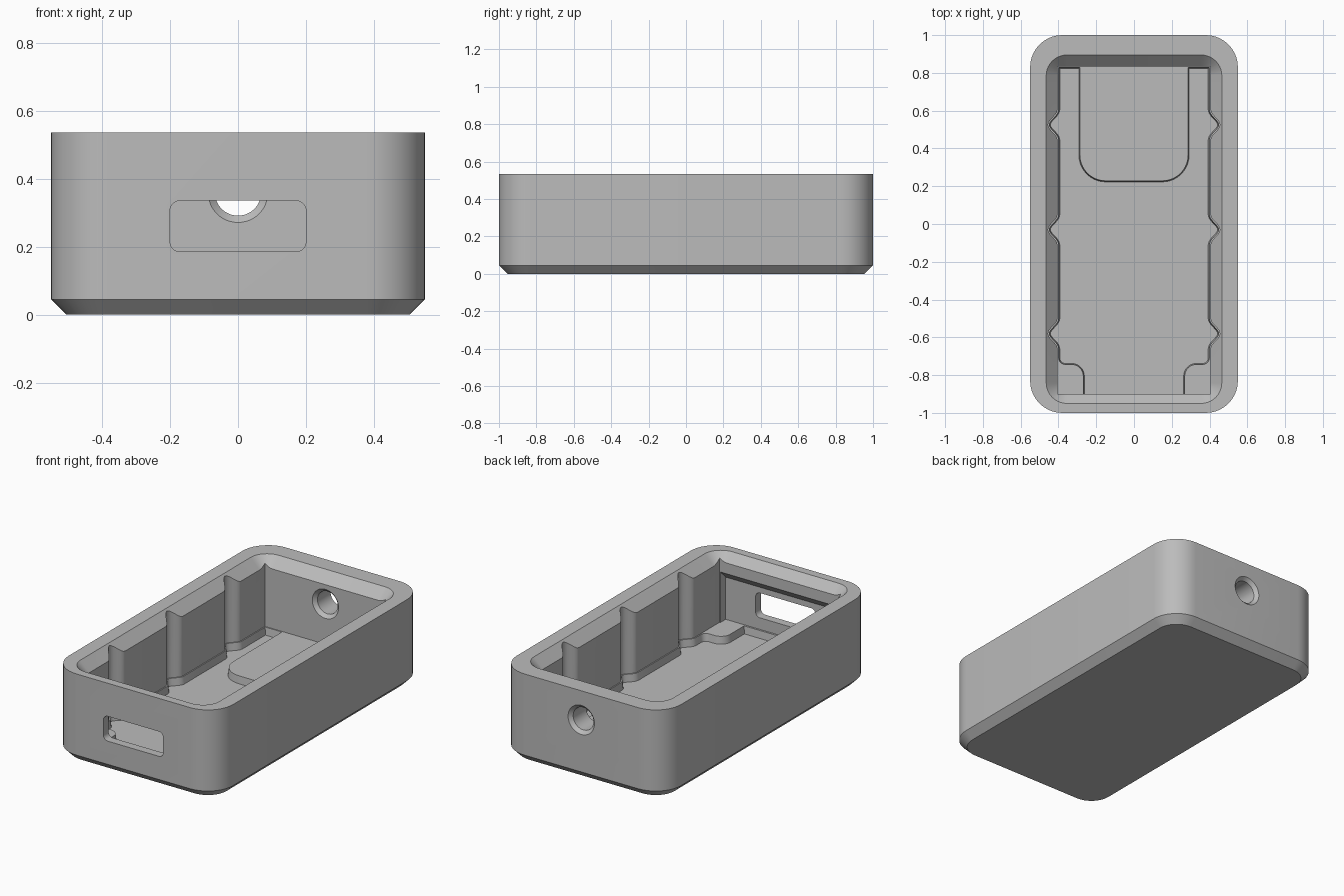
import bpy, bmesh, math

cube = bpy.data.objects.get("Cube")
if cube:
    bpy.data.objects.remove(cube, do_unlink=True)

grey = bpy.data.materials.new("mid_grey")
grey.use_nodes = True
grey.diffuse_color = (0.5, 0.5, 0.5, 1)
grey.node_tree.nodes["Principled BSDF"].inputs["Base Color"].default_value = (0.5, 0.5, 0.5, 1)


def arc(cx, cy, r, a0, a1, n=10):
    steps = [math.radians(a0 + (a1 - a0) * i / n) for i in range(n + 1)]
    return [(cx + r * math.cos(a), cy + r * math.sin(a)) for a in steps]


def rounded_rect(hx, y0, y1, r):
    return (arc(hx - r, y1 - r, r, 0, 90) + arc(r - hx, y1 - r, r, 90, 180)
            + arc(r - hx, y0 + r, r, 180, 270) + arc(hx - r, y0 + r, r, 270, 360))


def inset(loop, d):
    """Move a clockwise outline inwards by d."""
    out = []
    for i, (x, y) in enumerate(loop):
        (px, py), (qx, qy) = loop[i - 1], loop[(i + 1) % len(loop)]
        la, lb = math.hypot(x - px, y - py), math.hypot(qx - x, qy - y)
        ax, ay = (y - py) / la, (px - x) / la
        bx, by = (qy - y) / lb, (x - qx) / lb
        k = d / (1 + ax * bx + ay * by)
        out.append((x + k * (ax + bx), y + k * (ay + by)))
    return out


def mirrored(half):
    return half + [(-x, y) for x, y in reversed(half)]


def loft(name, rings, axis="z"):
    """Closed solid through (outline, position) rings along an axis."""
    place = {"z": lambda a, b, t: (a, b, t),
             "y": lambda a, b, t: (a, t, b),
             "x": lambda a, b, t: (t, a, b)}[axis]
    bm = bmesh.new()
    rows = [[bm.verts.new(place(a, b, t)) for a, b in loop] for loop, t in rings]
    n = len(rows[0])
    for lo, hi in zip(rows, rows[1:]):
        for i in range(n):
            j = (i + 1) % n
            bm.faces.new((lo[i], lo[j], hi[j], hi[i]))
    bm.faces.new(rows[0])
    bm.faces.new(rows[-1])
    bmesh.ops.recalc_face_normals(bm, faces=bm.faces)
    mesh = bpy.data.meshes.new(name)
    bm.to_mesh(mesh)
    bm.free()
    obj = bpy.data.objects.new(name, mesh)
    bpy.context.collection.objects.link(obj)
    mesh.materials.append(grey)
    return obj


# Outer shell with a chamfered base
H = 0.535
body = loft("enclosure_body", [
    (rounded_rect(0.505, -0.955, 0.955, 0.125), 0),
    (rounded_rect(0.55, -1, 1, 0.17), 0.045),
    (rounded_rect(0.55, -1, 1, 0.17), H)])

# Side wall line with three scalloped notches, back to front
wall = []
for yc in (0.525, -0.03, -0.58):
    for i in range(13):
        t = 1 - i / 6
        wall.append((0.405 + 0.025 * (1 + math.cos(math.pi * t)), yc + 0.08 * t))

# Main cavity down to the pad level
PAD, FLOOR = 0.115, 0.07
room = mirrored([(0.405, 0.835)] + wall + [(0.405, -0.9)])
cutters = [loft("cavity_cutter", [(room, PAD), (room, 0.6)])]

# Floor pocket that leaves the rear pad and the two front corner pads standing
pocket = mirrored(arc(0.15, 0.365, 0.13, 270, 360) + [(0.28, 0.835), (0.405, 0.835)]
                  + wall + arc(0.365, -0.71, 0.04, 0, -90, 6)
                  + arc(0.33, -0.805, 0.055, 90, 180) + [(0.275, -0.945)])
cutters.append(loft("pocket_cutter", [(inset(pocket, 0.012), FLOOR),
                                      (inset(pocket, 0.004), PAD + 0.02)]))

# Sloped lip around the opening
rim = rounded_rect(0.465, -0.95, 0.895, 0.11)
cutters.append(loft("lip_cutter", [(rounded_rect(0.4, -0.885, 0.83, 0.045), H - 0.065),
                                   (rim, H), (rim, 0.6)]))

# Undercut inside the front wall
under = [(-0.8, PAD), (-0.95, PAD), (-0.95, 0.37), (-0.9, 0.42), (-0.8, 0.42)]
cutters.append(loft("undercut_cutter", [(under, -0.4), (under, 0.4)], "x"))

# Front window
slot = rounded_rect(0.2, 0.185, 0.335, 0.03)
cutters.append(loft("window_cutter", [(slot, -1.1), (slot, -0.85)], "y"))

# Round rear hole, chamfered on both sides
hole = [(0.123, 0.8), (0.068, 0.855), (0.068, 0.98), (0.108, 1.02)]
cutters.append(loft("hole_cutter",
                    [(arc(0, 0.359, r, 0, 352.5, 47), y) for r, y in hole], "y"))

bpy.context.view_layer.objects.active = body
for cutter in cutters:
    cutter.hide_render = True
    mod = body.modifiers.new(cutter.name, "BOOLEAN")
    mod.operation = "DIFFERENCE"
    mod.solver = "EXACT"
    mod.object = cutter
    bpy.ops.object.modifier_apply(modifier=mod.name)
    bpy.data.objects.remove(cutter, do_unlink=True)

bpy.ops.object.select_all(action="DESELECT")
body.select_set(True)
bpy.ops.object.shade_smooth_by_angle(angle=math.radians(30))
